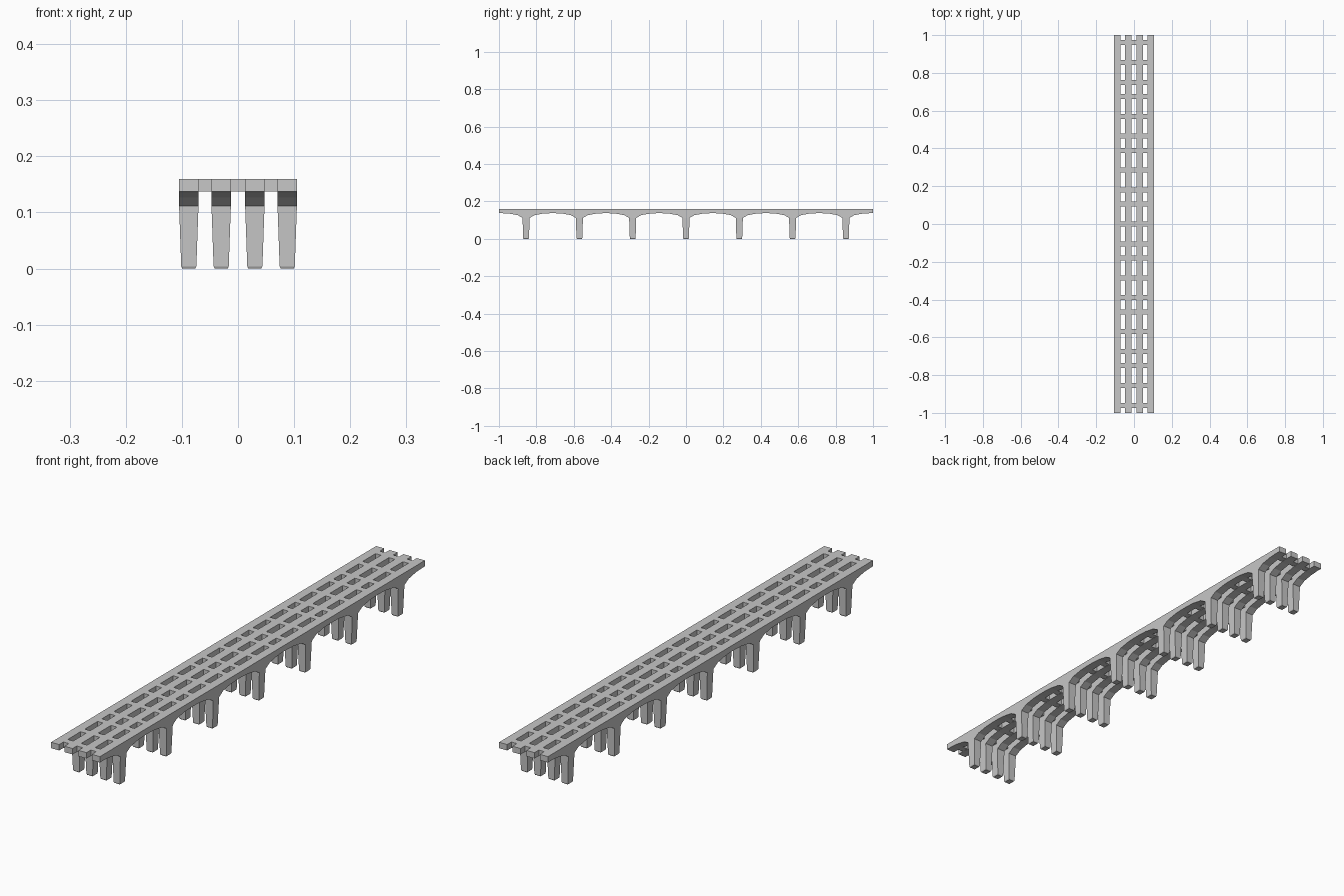
import bpy, bmesh

if "Cube" in bpy.data.objects:
    bpy.data.objects.remove(bpy.data.objects["Cube"])

concrete = bpy.data.materials.new("concrete grey")
concrete.diffuse_color = (0.57, 0.57, 0.57, 1)
concrete.use_nodes = True
concrete.node_tree.nodes["Principled BSDF"].inputs["Base Color"].default_value = concrete.diffuse_color

SPAN = 0.285
TOP, SOFFIT, SPRING = 0.16, 0.137, 0.112
GIRDER_X = [-0.0877, -0.030, 0.030, 0.0877]
HALF_W = 0.0173
PIERS = [i * SPAN for i in range(-3, 4)]


def finish(bm, name):
    bmesh.ops.recalc_face_normals(bm, faces=bm.faces)
    mesh = bpy.data.meshes.new(name)
    bm.to_mesh(mesh)
    bm.free()
    mesh.materials.append(concrete)
    obj = bpy.data.objects.new(name, mesh)
    bpy.context.collection.objects.link(obj)
    return obj


# Underside of one girder: haunches curve up from every pier to the soffit
haunch = [(0.019, SPRING), (0.045, 0.127), (0.09, 0.135), (0.125, SOFFIT)]
underside = [(-1, SOFFIT)]
for p in PIERS:
    underside += [(p - d, z) for d, z in reversed(haunch)]
    underside += [(p + d, z) for d, z in haunch]
underside.append((1, SOFFIT))


def girder(cx):
    bm = bmesh.new()
    rings = []
    for y, z in underside:
        rings.append([bm.verts.new((cx + sx * HALF_W, y, h))
                      for sx, h in ((-1, z), (1, z), (1, TOP), (-1, TOP))])
    for a, b in zip(rings, rings[1:]):
        for i in range(4):
            j = (i + 1) % 4
            bm.faces.new((a[i], a[j], b[j], b[i]))
    bm.faces.new(rings[0])
    bm.faces.new(rings[-1])
    # merge the coplanar strips of the flat top and sides
    bmesh.ops.dissolve_limit(bm, angle_limit=0.002, verts=bm.verts, edges=bm.edges)
    finish(bm, "girder")


# Tapered leg with a slightly chamfered foot, open where it joins the girder
def leg(cx, cy):
    bm = bmesh.new()
    rings = []
    for z, hx, hy in ((0, 0.0115, 0.0135), (0.004, 0.0135, 0.0155), (SPRING, HALF_W, 0.019)):
        rings.append([bm.verts.new((cx + sx * hx, cy + sy * hy, z))
                      for sx, sy in ((-1, -1), (1, -1), (1, 1), (-1, 1))])
    for a, b in zip(rings, rings[1:]):
        for i in range(4):
            j = (i + 1) % 4
            bm.faces.new((a[i], a[j], b[j], b[i]))
    bm.faces.new(rings[0][::-1])
    finish(bm, "pier_leg")


# Cross tie between two neighbouring girders
def tie(x0, x1, y):
    bm = bmesh.new()
    bmesh.ops.create_cube(bm, size=1)
    for v in bm.verts:
        v.co = ((x0 + x1) / 2 + v.co.x * (x1 - x0),
                y + v.co.y * 0.026,
                (TOP + SOFFIT) / 2 + v.co.z * (TOP - SOFFIT))
    finish(bm, "cross_tie")


for x in GIRDER_X:
    girder(x)
    for p in PIERS:
        leg(x, p)

# Ties stand over each pier and at both sides of it
for a, b in zip(GIRDER_X, GIRDER_X[1:]):
    for p in PIERS:
        for d in (-0.105, 0, 0.105):
            tie(a + HALF_W, b - HALF_W, p + d)
